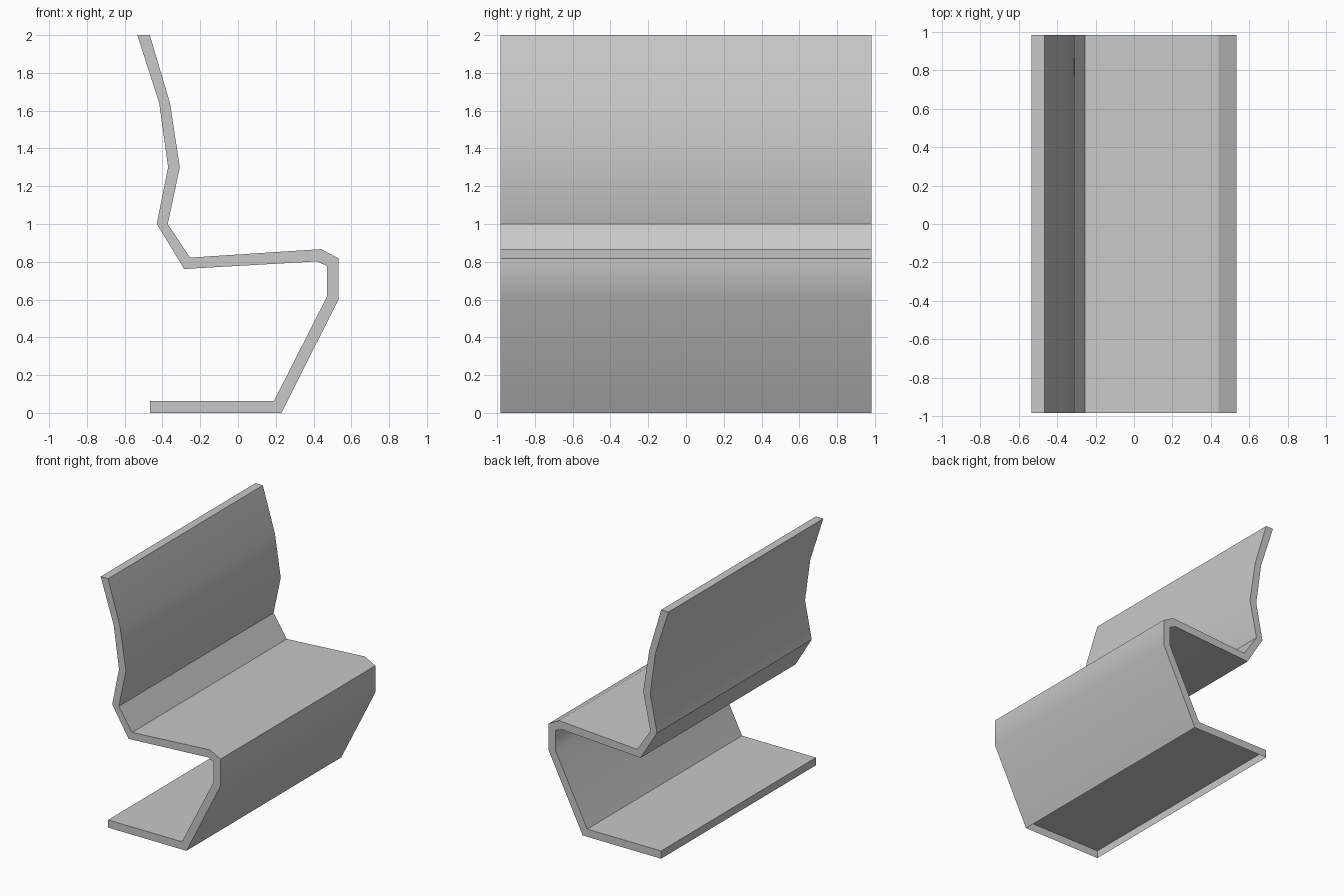
import bpy, bmesh, math
from mathutils import Vector

cube = bpy.data.objects.get("Cube")
if cube:
    bpy.data.objects.remove(cube, do_unlink=True)

HALF_LENGTH = 0.983

# Single neutral grey for the whole seat
grey = bpy.data.materials.new("plain grey")
grey.use_nodes = True
colour = (0.58, 0.58, 0.58, 1)
grey.diffuse_color = colour
grey.node_tree.nodes["Principled BSDF"].inputs["Base Color"].default_value = colour

# Folded sheet section: sitting side from the top down, then the hidden side back up
sitting_side = [(-0.467, 2), (-0.36, 1.64), (-0.308, 1.3), (-0.372, 1), (-0.254, 0.822),
                (0.44, 0.867), (0.533, 0.818), (0.533, 0.602), (0.23, 0), (-0.467, 0)]
hidden_side = [(-0.533, 2), (-0.417, 1.64), (-0.37, 1.3), (-0.43, 1), (-0.285, 0.762),
               (0.42, 0.802), (0.472, 0.777), (0.472, 0.618), (0.19, 0.062), (-0.467, 0.062)]
outline = sitting_side + hidden_side[::-1]

# Bench seat: section extruded along its length
bm = bmesh.new()
end = bm.faces.new([bm.verts.new((x, -HALF_LENGTH, z)) for x, z in outline])
ext = bmesh.ops.extrude_face_region(bm, geom=[end], use_keep_orig=True)
moved = [g for g in ext["geom"] if isinstance(g, bmesh.types.BMVert)]
bmesh.ops.translate(bm, verts=moved, vec=Vector((0, 2 * HALF_LENGTH, 0)))
bmesh.ops.recalc_face_normals(bm, faces=bm.faces)

# The foot is open underneath
underside = [f for f in bm.faces if all(v.co.z < 0.001 for v in f.verts)]
bmesh.ops.delete(bm, geom=underside, context="FACES_ONLY")

mesh = bpy.data.meshes.new("folded_bench_seat")
bm.to_mesh(mesh)
bm.free()
mesh.materials.append(grey)
seat = bpy.data.objects.new("folded_bench_seat", mesh)
bpy.context.collection.objects.link(seat)

# Gentle bends read smooth, hard folds stay sharp, large panels stay flat
bpy.ops.object.select_all(action="DESELECT")
seat.select_set(True)
bpy.context.view_layer.objects.active = seat
bpy.ops.object.shade_smooth_by_angle(angle=math.radians(30))
weighted = seat.modifiers.new("panel_normals", "WEIGHTED_NORMAL")
weighted.keep_sharp = True
